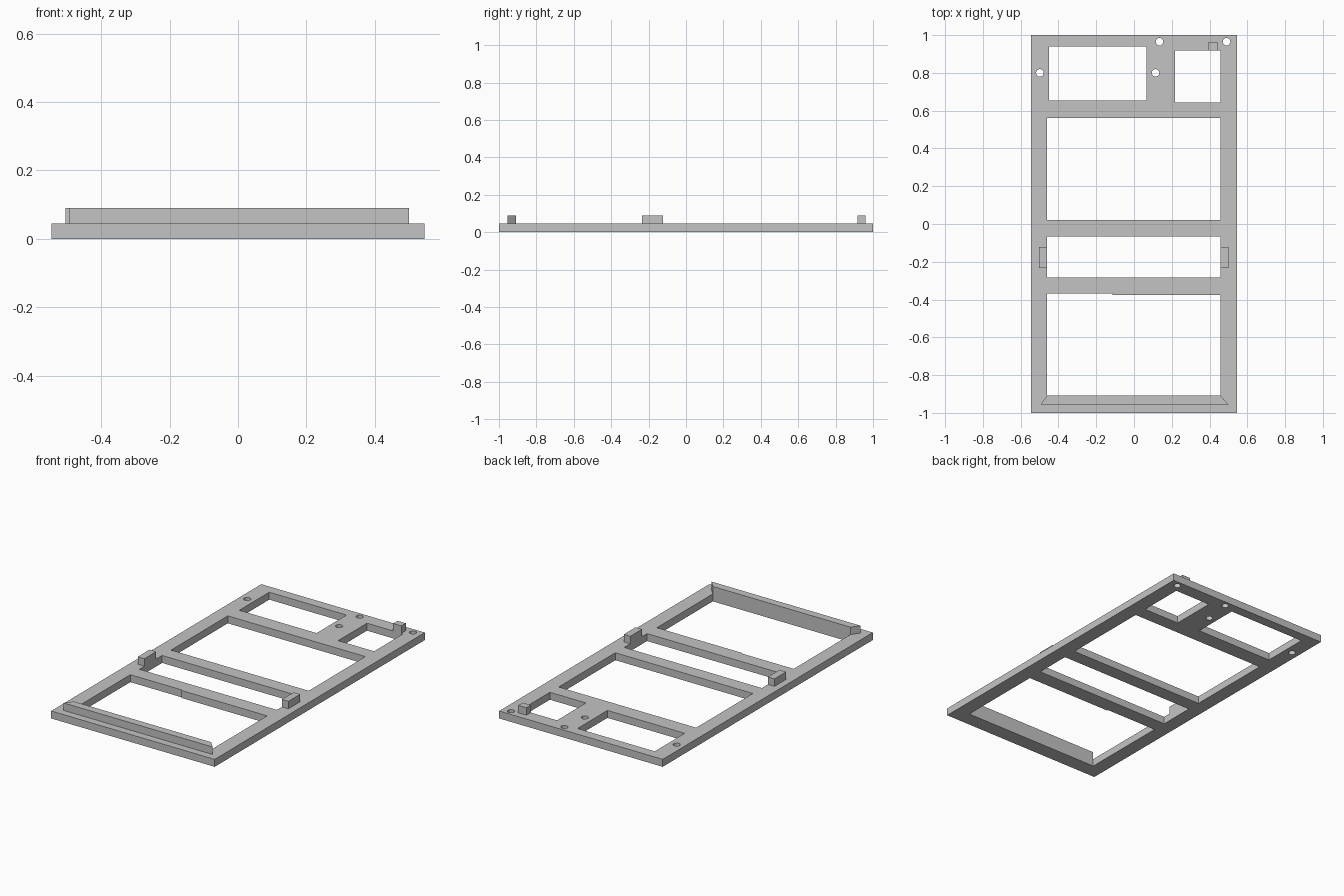
import bpy, bmesh, math

if "Cube" in bpy.data.objects:
    bpy.data.objects.remove(bpy.data.objects["Cube"])

grey = bpy.data.materials.new("light_grey")
grey.diffuse_color = (0.55, 0.55, 0.55, 1)
grey.use_nodes = True
grey.node_tree.nodes["Principled BSDF"].inputs["Base Color"].default_value = grey.diffuse_color


def rect(x0, x1, y0, y1):
    return [(x0, y0), (x1, y0), (x1, y1), (x0, y1)]


def circle(cx, cy, r, n=32):
    return [(cx + r * math.cos(2 * math.pi * i / n),
             cy + r * math.sin(2 * math.pi * i / n)) for i in range(n)]


def extruded(name, loops, z0, z1):
    """Extrude an outline (first loop) with openings (other loops) from z0 to z1."""
    curve = bpy.data.curves.new(name + "_profile", 'CURVE')
    curve.dimensions = '2D'
    curve.fill_mode = 'BOTH'
    curve.extrude = (z1 - z0) / 2
    for loop in loops:
        sp = curve.splines.new('POLY')
        sp.points.add(len(loop) - 1)
        for p, (x, y) in zip(sp.points, loop):
            p.co = (x, y, 0, 1)
        sp.use_cyclic_u = True
    tmp = bpy.data.objects.new(name + "_profile", curve)
    bpy.context.scene.collection.objects.link(tmp)
    deps = bpy.context.evaluated_depsgraph_get()
    mesh = bpy.data.meshes.new_from_object(tmp.evaluated_get(deps))
    bpy.data.objects.remove(tmp)
    bm = bmesh.new()
    bm.from_mesh(mesh)
    bmesh.ops.remove_doubles(bm, verts=bm.verts, dist=1e-5)
    bmesh.ops.translate(bm, verts=bm.verts, vec=(0, 0, (z0 + z1) / 2))
    bmesh.ops.recalc_face_normals(bm, faces=bm.faces)
    for f in bm.faces:
        f.smooth = False
        f.material_index = 0
    bm.to_mesh(mesh)
    bm.free()
    mesh.materials.clear()
    mesh.materials.append(grey)
    obj = bpy.data.objects.new(name, mesh)
    bpy.context.scene.collection.objects.link(obj)
    return obj


T, H = 0.045, 0.09   # plate thickness, top of raised parts

# Flat frame with windows and screw holes
windows = [
    rect(-0.45, 0.065, 0.655, 0.94),
    rect(0.217, 0.457, 0.643, 0.918),
    rect(-0.46, 0.457, 0.02, 0.56),
    rect(-0.46, 0.457, -0.282, -0.065),
    # lower window with a small step in its upper edge
    [(-0.46, -0.908), (0.457, -0.908), (0.457, -0.375),
     (-0.115, -0.375), (-0.115, -0.368), (-0.46, -0.368)],
]
holes = [circle(x, y, 0.02) for x, y in
         [(0.135, 0.965), (0.49, 0.965), (-0.498, 0.8), (0.114, 0.8)]]
extruded("frame_plate", [rect(-0.545, 0.545, -1, 1)] + windows + holes, 0, T)

# Raised front lip with mitred ends
extruded("front_lip", [[(-0.494, -0.955), (0.5, -0.955),
                        (0.457, -0.908), (-0.46, -0.908)]], T, H)

# Side clips beside the narrow window
extruded("left_clip", [rect(-0.504, -0.46, -0.234, -0.122)], T, H)
extruded("right_clip", [rect(0.457, 0.5, -0.234, -0.122)], T, H)

# Small rear stop
extruded("rear_stop", [rect(0.392, 0.446, 0.918, 0.96)], T, H)
